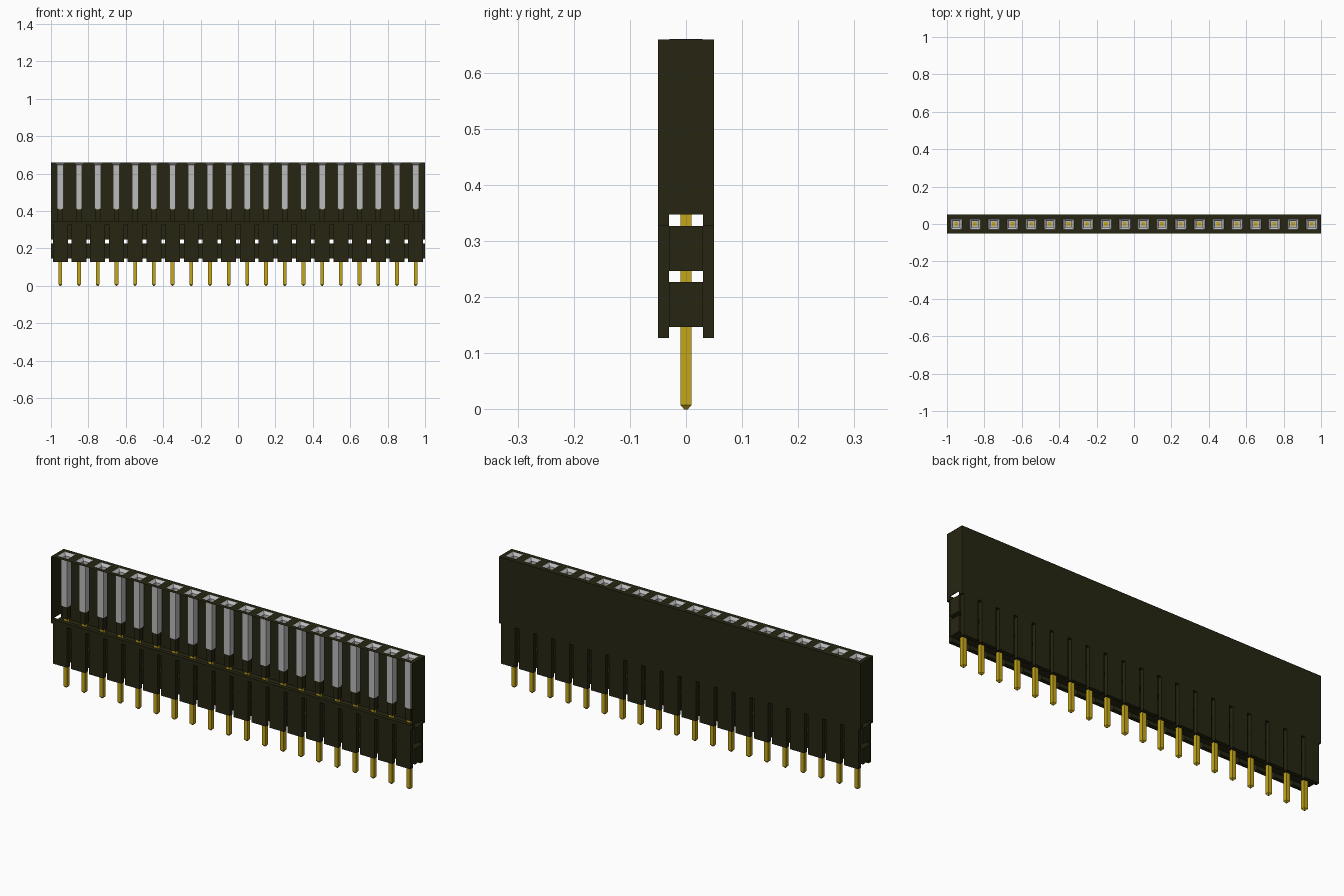
import bpy
import bmesh

cube = bpy.data.objects.get("Cube")
if cube:
    bpy.data.objects.remove(cube, do_unlink=True)

COUNT = 20
PITCH = 0.1
CENTRES = [(i - (COUNT - 1) / 2) * PITCH for i in range(COUNT)]
TOP, BASE, SHELF = 0.66, 0.127, 0.347
HALF = 0.05      # half depth of the housing
INNER = 0.03     # half depth of the inner channel


def material(name, rgb, rough):
    mat = bpy.data.materials.new(name)
    mat.use_nodes = True
    colour = (*rgb, 1)
    mat.diffuse_color = colour
    bsdf = mat.node_tree.nodes["Principled BSDF"]
    bsdf.inputs["Base Color"].default_value = colour
    bsdf.inputs["Roughness"].default_value = rough
    return mat


plastic = material("dark olive plastic", (0.02, 0.019, 0.006), 0.7)
gold = material("gold plating", (0.55, 0.38, 0.01), 0.5)
silver = material("grey contact metal", (0.5, 0.5, 0.5), 0.5)


def finish(bm, name, mat):
    mesh = bpy.data.meshes.new(name)
    bm.to_mesh(mesh)
    bm.free()
    mesh.materials.append(mat)
    obj = bpy.data.objects.new(name, mesh)
    bpy.context.collection.objects.link(obj)
    return obj


def square(bm, x, half, z):
    return [bm.verts.new((x + sx * half, sy * half, z))
            for sx, sy in ((-1, -1), (1, -1), (1, 1), (-1, 1))]


def loft(bm, x, profile, cap_first=True, cap_last=True):
    """Stack square rings given as (half width, height)."""
    rings = [square(bm, x, half, z) for half, z in profile]
    for a, b in zip(rings, rings[1:]):
        for k in range(4):
            n = (k + 1) % 4
            bm.faces.new((a[k], a[n], b[n], b[k]))
    if cap_first:
        bm.faces.new(rings[0][::-1])
    if cap_last:
        bm.faces.new(rings[-1])


def box(bm, x0, x1, y0, y1, z0, z1):
    verts = bmesh.ops.create_cube(bm, size=1)["verts"]
    for v in verts:
        v.co = ((x0 + x1) / 2 + v.co.x * (x1 - x0),
                (y0 + y1) / 2 + v.co.y * (y1 - y0),
                (z0 + z1) / 2 + v.co.z * (z1 - z0))


# Back wall, and the low front rail that carries the front teeth
bm = bmesh.new()
box(bm, -1, 1, INNER, HALF, 0.327, TOP - 0.001)
finish(bm, "back_wall", plastic)
bm = bmesh.new()
box(bm, -1, 1, -HALF, -INNER, 0.327, SHELF)
finish(bm, "front_rail", plastic)

# End walls of the open-fronted upper half
bm = bmesh.new()
for s in (-1, 1):
    x0, x1 = sorted((s, s * 0.996))
    box(bm, x0, x1, -HALF, INNER, SHELF, TOP - 0.001)
finish(bm, "end_walls", plastic)

# Top sheet with a square opening over every contact
bm = bmesh.new()
for x in CENTRES:
    outer = square(bm, x, HALF, TOP)
    inner = square(bm, x, INNER, TOP)
    for k in range(4):
        n = (k + 1) % 4
        bm.faces.new((outer[k], outer[n], inner[n], inner[k]))
bmesh.ops.remove_doubles(bm, verts=bm.verts, dist=0.0001)
finish(bm, "top_sheet", plastic)

# Two core bars running the whole length, separated by channels
bm = bmesh.new()
for z0, z1 in ((0.147, 0.227), (0.247, 0.327)):
    box(bm, -1, 1, -INNER, INNER, z0, z1)
finish(bm, "core_bars", plastic)

# Teeth on the front and back, separated by narrow grooves
for name, y0, y1 in (("front_teeth", -HALF, -INNER), ("back_teeth", INNER, HALF)):
    bm = bmesh.new()
    for x in CENTRES:
        box(bm, x - 0.04, x + 0.04, y0, y1, BASE, 0.327)
    finish(bm, name, plastic)

# Contact sockets: flared mouth, straight walls, closed floor
bm = bmesh.new()
for x in CENTRES:
    loft(bm, x, ((0.017, 0.41), (0.017, 0.647), (INNER, TOP)), cap_last=False)
finish(bm, "contact_sockets", silver)

# Dark sleeves below the sockets
bm = bmesh.new()
for x in CENTRES:
    loft(bm, x, ((0.014, SHELF), (0.014, 0.409)))
finish(bm, "pin_sleeves", plastic)

# Square pins with tapered tips
bm = bmesh.new()
for x in CENTRES:
    loft(bm, x, ((0.003, 0), (0.01, 0.008), (0.01, 0.412)))
finish(bm, "pins", gold)
